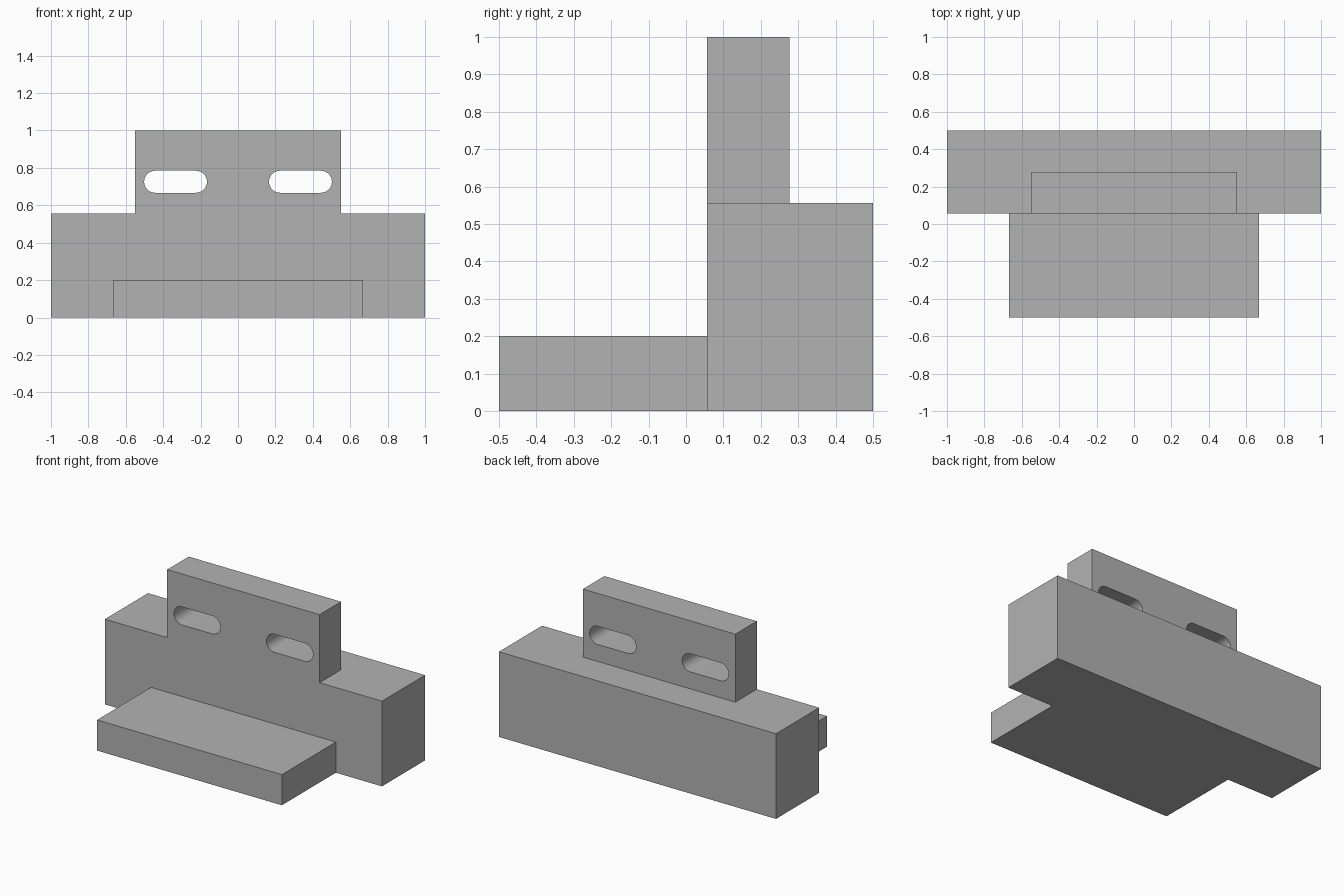
import bpy
import bmesh
from math import cos, sin, pi, radians
from mathutils import Vector

default = bpy.data.objects.get("Cube")
if default:
    bpy.data.objects.remove(default, do_unlink=True)

# Single plain grey finish
COLOUR = (0.45, 0.45, 0.45, 1.0)
grey = bpy.data.materials.new("plain_grey")
grey.use_nodes = True
grey.diffuse_color = COLOUR
grey.node_tree.nodes["Principled BSDF"].inputs["Base Color"].default_value = COLOUR


def add_object(name, bm):
    bmesh.ops.recalc_face_normals(bm, faces=bm.faces)
    mesh = bpy.data.meshes.new(name)
    bm.to_mesh(mesh)
    bm.free()
    mesh.materials.append(grey)
    obj = bpy.data.objects.new(name, mesh)
    bpy.context.collection.objects.link(obj)
    return obj


def block(name, half_width, y0, y1, z0, z1):
    """Box centred on x = 0."""
    bm = bmesh.new()
    bmesh.ops.create_cube(bm, size=1)
    for v in bm.verts:
        v.co = Vector((v.co.x * 2 * half_width,
                       y0 + (v.co.y + 0.5) * (y1 - y0),
                       z0 + (v.co.z + 0.5) * (z1 - z0)))
    return add_object(name, bm)


def slot_cutter(name, cx, cz, half_length, radius, y0, y1, steps=16):
    """Round-ended slot profile, extruded along y."""
    bm = bmesh.new()
    ring = []
    for side in (1, -1):
        for i in range(steps + 1):
            a = pi * i / steps - side * pi / 2
            end = cx + side * (half_length - radius)
            ring.append(bm.verts.new((end + radius * cos(a), y0,
                                      cz + radius * sin(a))))
    face = bm.faces.new(ring)
    extruded = bmesh.ops.extrude_face_region(bm, geom=[face])["geom"]
    moved = [g for g in extruded if isinstance(g, bmesh.types.BMVert)]
    bmesh.ops.translate(bm, verts=moved, vec=(0, y1 - y0, 0))
    cutter = add_object(name, bm)
    cutter.hide_render = True
    return cutter


# Solid parts
FRONT, BODY_TOP = 0.056, 0.556
block("main_body", 1.0, FRONT, 0.5, 0, BODY_TOP)
block("front_step", 0.667, -0.5, FRONT, 0, 0.2)
plate = block("slotted_plate", 0.55, FRONT, 0.277, BODY_TOP, 1.0)

# Two slots through the upright plate
cutters = []
for side, cx in (("left", 0.334), ("right", -0.334)):
    cutter = slot_cutter(side + "_slot_cutter", cx, 0.726, 0.168, 0.059, -0.1, 0.4)
    mod = plate.modifiers.new(side + "_slot", "BOOLEAN")
    mod.operation = "DIFFERENCE"
    mod.solver = "EXACT"
    mod.object = cutter
    cutters.append(cutter)

bpy.ops.object.select_all(action="DESELECT")
plate.select_set(True)
bpy.context.view_layer.objects.active = plate
for mod in list(plate.modifiers):
    bpy.ops.object.modifier_apply(modifier=mod.name)
for cutter in cutters:
    bpy.data.objects.remove(cutter, do_unlink=True)

# Smooth slot ends with crisp plate edges
bpy.ops.object.shade_smooth_by_angle(angle=radians(30))
